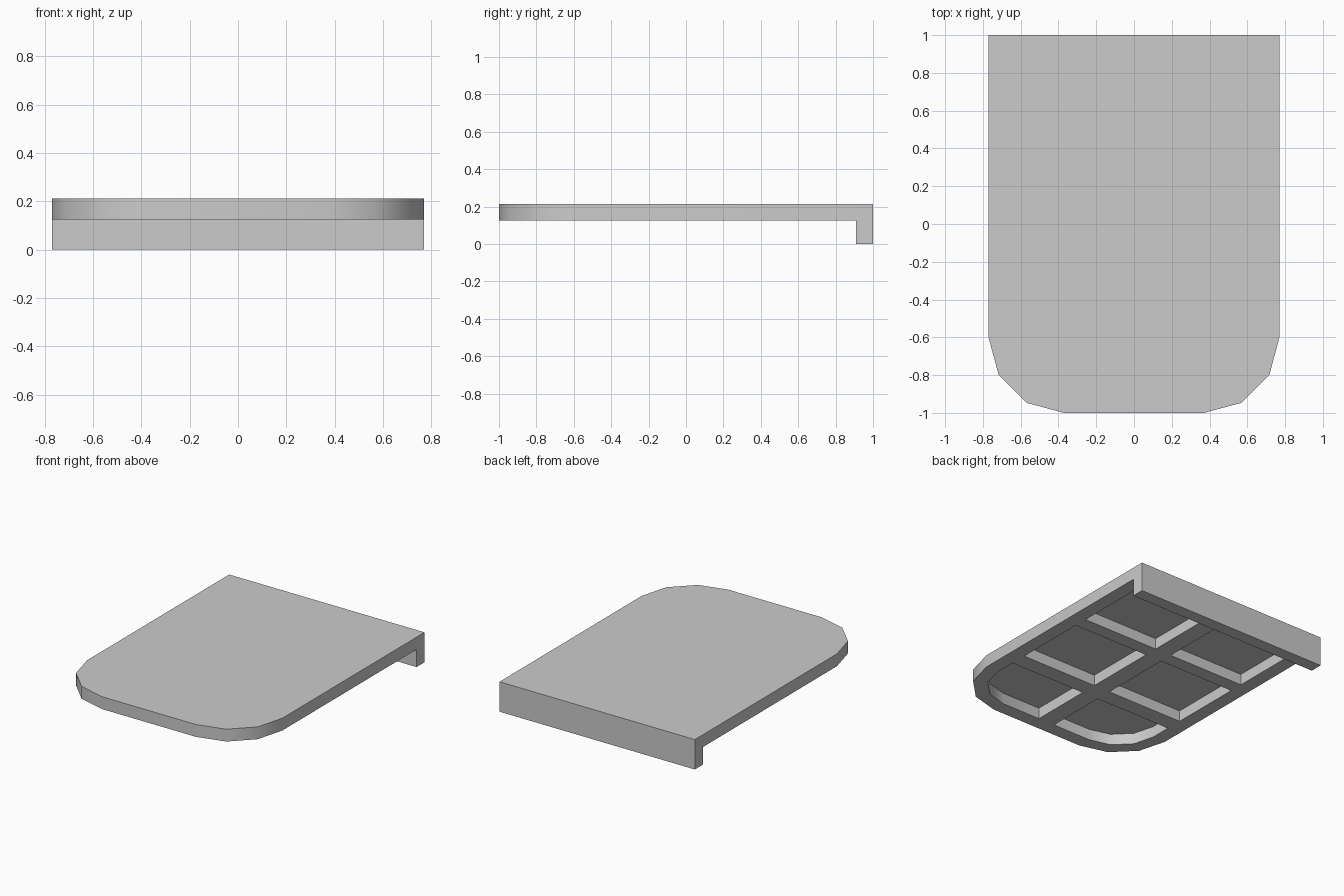
import bpy, bmesh, math

if "Cube" in bpy.data.objects:
    bpy.data.objects.remove(bpy.data.objects["Cube"])

RIM, CEIL, TOP = 0.125, 0.204, 0.213


def prism(bm, pts, z0, z1):
    """Extrude a flat outline from z0 to z1."""
    face = bm.faces.new([bm.verts.new((x, y, z0)) for x, y in pts])
    ext = bmesh.ops.extrude_face_region(bm, geom=[face])
    verts = [g for g in ext["geom"] if isinstance(g, bmesh.types.BMVert)]
    bmesh.ops.translate(bm, verts=verts, vec=(0, 0, z1 - z0))


def finish(name, bm):
    bmesh.ops.recalc_face_normals(bm, faces=bm.faces)
    mesh = bpy.data.meshes.new(name)
    bm.to_mesh(mesh)
    bm.free()
    obj = bpy.data.objects.new(name, mesh)
    bpy.context.collection.objects.link(obj)
    return obj


def rounded_corner(cx, cy, rx, ry):
    """Three-segment quarter ellipse from the side round to the front."""
    return [(cx + rx * math.cos(a), cy - ry * math.sin(a))
            for a in (i * math.pi / 6 for i in range(4))]


def mirrored(pts):
    return [(-x, y) for x, y in pts]


# Plate with rounded front corners and a downturned lip along the back:
# side profile of the slab and lip extruded across the width
corner = rounded_corner(0.37, -0.6, 0.40, 0.40)
bm = bmesh.new()
half = [(0.77, 0.91)] + corner
prism(bm, half + mirrored(half)[::-1], RIM, TOP)
# open the slab's back wall and join the lip to it
back = next(f for f in bm.faces if all(abs(v.co.y - 0.91) < 1e-4 for v in f.verts))
ext = bmesh.ops.extrude_face_region(bm, geom=[back])
verts = [g for g in ext["geom"] if isinstance(g, bmesh.types.BMVert)]
bmesh.ops.translate(bm, verts=verts, vec=(0, 0.09, 0))
bmesh.ops.delete(bm, geom=[back] if back.is_valid else [], context='FACES_ONLY')
bmesh.ops.recalc_face_normals(bm, faces=bm.faces)
under = next(f for f in bm.faces if f.normal.z < -0.9 and f.calc_center_median().y > 0.92)
ext = bmesh.ops.extrude_face_region(bm, geom=[under])
verts = [g for g in ext["geom"] if isinstance(g, bmesh.types.BMVert)]
bmesh.ops.translate(bm, verts=verts, vec=(0, 0, -RIM))
bmesh.ops.delete(bm, geom=[under] if under.is_valid else [], context='FACES_ONLY')
bmesh.ops.dissolve_limit(bm, angle_limit=0.01, verts=bm.verts, edges=bm.edges)
plate = finish("plate_with_lip", bm)

# Six pockets under the plate, leaving a rim and ribs
bm = bmesh.new()
pockets = [[(0.065, y0), (0.67, y0), (0.67, y1), (0.065, y1)]
           for y0, y1 in ((0.30, 0.835), (-0.33, 0.20))]
pockets.append([(0.065, -0.45), (0.67, -0.45)]
               + rounded_corner(0.37, -0.6, 0.30, 0.30) + [(0.065, -0.90)])
for p in pockets:
    prism(bm, p, RIM - 0.05, CEIL)
    prism(bm, mirrored(p), RIM - 0.05, CEIL)
cutter = finish("pocket_cutter", bm)
cutter.hide_render = True
cutter.hide_set(True)

mod = plate.modifiers.new("pockets", 'BOOLEAN')
mod.operation = 'DIFFERENCE'
mod.solver = 'EXACT'
mod.object = cutter
bpy.context.view_layer.objects.active = plate
plate.select_set(True)
bpy.ops.object.modifier_apply(modifier=mod.name)
bpy.data.objects.remove(cutter)
bpy.ops.object.shade_smooth_by_angle(angle=math.radians(35))
